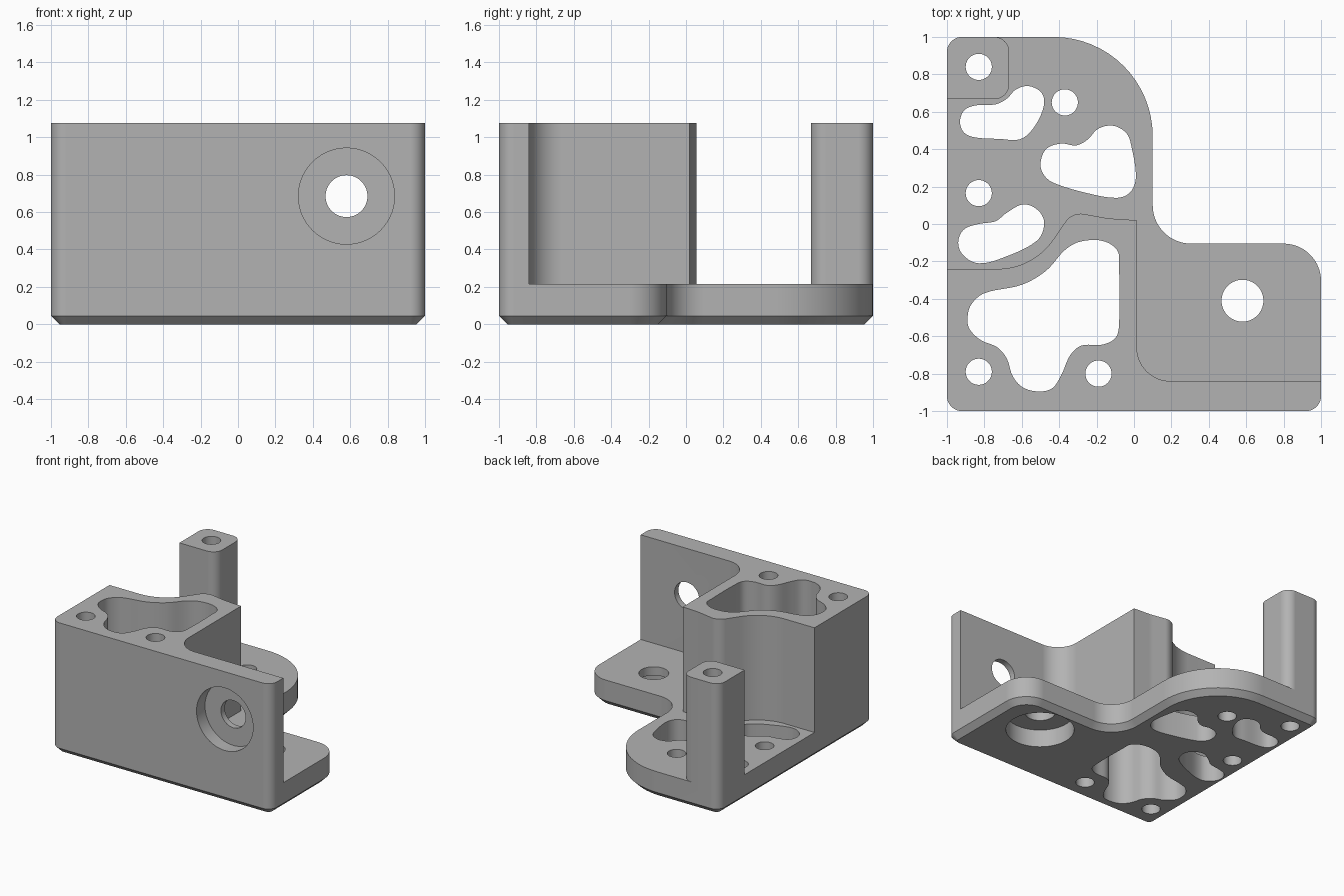
import bpy, bmesh, math
from mathutils import Vector, Matrix
from mathutils.geometry import interpolate_bezier

if "Cube" in bpy.data.objects:
    bpy.data.objects.remove(bpy.data.objects["Cube"])

grey = bpy.data.materials.new("machined grey")
grey.use_nodes = True
grey.diffuse_color = (0.45, 0.45, 0.45, 1)
grey.node_tree.nodes["Principled BSDF"].inputs["Base Color"].default_value = grey.diffuse_color

PLATE_TOP, TOP, CHAMFER, CORNER = 0.215, 1.075, 0.045, 0.08
BOLT, BORE, SCREW = 0.112, 0.257, 0.07


def rounded(corners, steps=12):
    """Polygon outline whose corners (x, y, radius) are filleted."""
    out = []
    for i, (x, y, r) in enumerate(corners):
        p = Vector((x, y))
        if r == 0:
            out.append(p)
            continue
        a = (Vector(corners[i - 1][:2]) - p).normalized()
        b = (Vector(corners[(i + 1) % len(corners)][:2]) - p).normalized()
        half = a.angle(b) / 2
        centre = p + (a + b).normalized() * (r / math.sin(half))
        t = r / math.tan(half)
        start, end = (p + a * t - centre).normalized(), (p + b * t - centre).normalized()
        out += [centre + start.slerp(end, k / steps) * r for k in range(steps + 1)]
    return out


def smooth_loop(points, steps=6):
    """Closed smooth outline through the points."""
    pts = [Vector(p) for p in points]
    n = len(pts)
    tan = [(pts[(i + 1) % n] - pts[i - 1]).normalized() for i in range(n)]
    out = []
    for i in range(n):
        j = (i + 1) % n
        d = (pts[j] - pts[i]).length / 3
        seg = interpolate_bezier(pts[i], pts[i] + tan[i] * d, pts[j] - tan[j] * d, pts[j], steps + 1)
        out += [Vector(p[:2]) for p in seg[:-1]]
    return out


def circle(x, y, r, steps=40):
    return [Vector((x + r * math.cos(math.tau * k / steps), y + r * math.sin(math.tau * k / steps)))
            for k in range(steps)]


def inset(pts, d):
    """Counter-clockwise outline moved inwards by d."""
    out = []
    for i, p in enumerate(pts):
        a, b = (p - pts[i - 1]).normalized(), (pts[(i + 1) % len(pts)] - p).normalized()
        n1, n2 = Vector((-a.y, a.x)), Vector((-b.y, b.x))
        out.append(p + (n1 + n2) * (d / (1 + n1.dot(n2))))
    return out


def prism(name, layers, along_y=False):
    """Solid from stacked (outline, height) layers."""
    bm = bmesh.new()
    rings = [[bm.verts.new((p.x, p.y, z)) for p in pts] for pts, z in layers]
    bm.faces.new(rings[0])
    bm.faces.new(rings[-1])
    for lo, hi in zip(rings, rings[1:]):
        for i in range(len(lo)):
            bm.faces.new((lo[i - 1], lo[i], hi[i], hi[i - 1]))
    if along_y:
        bm.transform(Matrix.Rotation(math.pi / 2, 4, "X"))
    bmesh.ops.recalc_face_normals(bm, faces=bm.faces)
    mesh = bpy.data.meshes.new(name)
    bm.to_mesh(mesh)
    bm.free()
    mesh.materials.append(grey)
    obj = bpy.data.objects.new(name, mesh)
    bpy.context.collection.objects.link(obj)
    return obj


def combine(target, tool, operation):
    tool.hide_render = True
    mod = target.modifiers.new(operation, "BOOLEAN")
    mod.operation, mod.solver, mod.object = operation, "EXACT", tool
    bpy.context.view_layer.objects.active = target
    bpy.ops.object.modifier_apply(modifier=mod.name)
    bpy.data.objects.remove(tool)


# Base plate with a chamfered underside
plate = rounded([(-1, -1, CORNER), (1, -1, CORNER), (1, -0.105, 0.2),
                 (0.1, -0.105, 0.205), (0.1, 1, 0.53), (-1, 1, CORNER)], 16)
bracket = prism("bracket", [(inset(plate, CHAMFER), 0), (plate, CHAMFER), (plate, PLATE_TOP)])

# Hollow tower with the front wall, and the corner post
tower = rounded([(-1, -1, CORNER), (1, -1, CORNER), (1, -0.84, 0), (0.015, -0.84, 0.18),
                 (0.015, 0.02, 0), (-0.14, 0.03, 0.3), (-0.33, 0.065, 0.1),
                 (-0.54, -0.24, 0.36), (-1, -0.24, 0)], 16)
post = rounded([(-1, 0.667, 0), (-0.667, 0.667, CORNER), (-0.667, 1, CORNER), (-1, 1, CORNER)], 16)
for name, outline in (("tower", tower), ("post", post)):
    combine(bracket, prism(name, [(outline, PLATE_TOP), (outline, TOP)]), "UNION")

# Weight-saving pockets
pockets = [
    [(-.93, .55), (-.905, .61), (-.84, .635), (-.74, .64), (-.68, .67), (-.63, .72), (-.56, .737),
     (-.49, .695), (-.485, .62), (-.54, .51), (-.61, .453), (-.72, .455), (-.85, .463), (-.91, .49)],
    [(-.5, .32), (-.47, .4), (-.39, .43), (-.31, .42), (-.25, .45), (-.19, .51), (-.11, .525),
     (-.04, .485), (-.015, .42), (.01, .25), (-.02, .17), (-.09, .14), (-.25, .165), (-.43, .22),
     (-.48, .26)],
    [(-.94, -.1), (-.91, -.03), (-.83, 0), (-.74, .015), (-.68, .06), (-.59, .105), (-.51, .07),
     (-.48, 0), (-.52, -.09), (-.7, -.18), (-.83, -.21), (-.91, -.17)],
    [(-.89, -.5), (-.87, -.43), (-.8, -.37), (-.6, -.325), (-.47, -.25), (-.37, -.14), (-.29, -.095),
     (-.17, -.09), (-.09, -.14), (-.08, -.22), (-.08, -.54), (-.1, -.61), (-.17, -.645),
     (-.28, -.65), (-.34, -.7), (-.39, -.81), (-.44, -.88), (-.52, -.895), (-.6, -.87),
     (-.65, -.81), (-.68, -.72), (-.73, -.66), (-.82, -.62), (-.88, -.56)],
]
cuts = [smooth_loop(p) for p in pockets]

# Screw holes and the plate bolt hole
for x, y in ((-.83, .84), (-.37, .65), (-.83, .165), (-.83, -.79), (-.19, -.8)):
    cuts.append(circle(x, y, SCREW))
cuts.append(circle(0.58, -0.41, BOLT))
for outline in cuts:
    combine(bracket, prism("cutter", [(outline, -0.1), (outline, TOP + 0.1)]), "DIFFERENCE")

# Counterbore below, then the front wall's bolt hole and counterbore
for x, y, r, low, high, along_y in ((0.58, -0.41, BORE, -0.1, 0.145, False),
                                    (0.58, 0.685, BOLT, 0.7, 1.1, True),
                                    (0.58, 0.685, BORE, 0.89, 1.1, True)):
    ring = circle(x, y, r, 56)
    combine(bracket, prism("cutter", [(ring, low), (ring, high)], along_y), "DIFFERENCE")

# Merge flat seams, then smooth the curved walls
bm = bmesh.new()
bm.from_mesh(bracket.data)
bmesh.ops.remove_doubles(bm, verts=bm.verts, dist=0.0001)
bmesh.ops.dissolve_limit(bm, angle_limit=0.005, verts=bm.verts, edges=bm.edges)
bm.to_mesh(bracket.data)
bm.free()
bpy.ops.object.select_all(action="DESELECT")
bracket.select_set(True)
bpy.context.view_layer.objects.active = bracket
bpy.ops.object.shade_smooth_by_angle(angle=math.radians(30))
weighted = bracket.modifiers.new("even shading", "WEIGHTED_NORMAL")
weighted.keep_sharp = True
